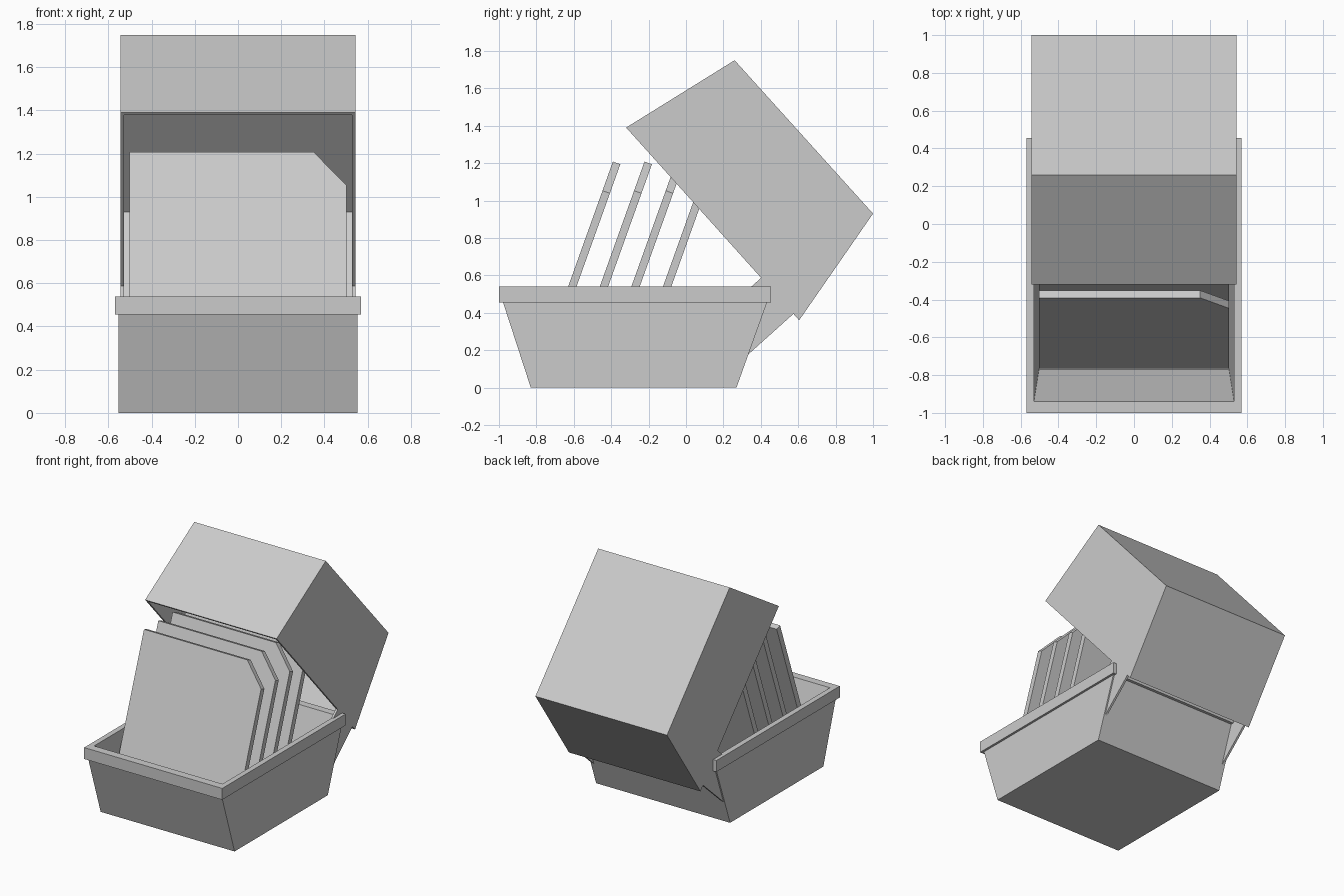
import bpy, bmesh, math
from mathutils import Vector

if "Cube" in bpy.data.objects:
    bpy.data.objects.remove(bpy.data.objects["Cube"])


def finish(name, bm):
    bmesh.ops.recalc_face_normals(bm, faces=bm.faces[:])
    mesh = bpy.data.meshes.new(name)
    bm.to_mesh(mesh)
    bm.free()
    obj = bpy.data.objects.new(name, mesh)
    bpy.context.collection.objects.link(obj)
    return obj


def prism(name, points, depth):
    """Closed 3D outline extruded along a vector."""
    bm = bmesh.new()
    face = bm.faces.new([bm.verts.new(p) for p in points])
    ext = bmesh.ops.extrude_face_region(bm, geom=[face], use_keep_orig=True)
    moved = [g for g in ext["geom"] if isinstance(g, bmesh.types.BMVert)]
    bmesh.ops.translate(bm, verts=moved, vec=Vector(depth))
    return finish(name, bm)


def rect_loft(name, rings):
    """Skin through rectangles given as (half width, y front, y back, z)."""
    bm = bmesh.new()
    loops = [[bm.verts.new(p) for p in
              ((-x, y0, z), (x, y0, z), (x, y1, z), (-x, y1, z))]
             for x, y0, y1, z in rings]
    for a, b in zip(loops, loops[1:]):
        for i in range(4):
            j = (i + 1) % 4
            bm.faces.new((a[i], a[j], b[j], b[i]))
    bm.faces.new(loops[0])
    bm.faces.new(loops[-1])
    return finish(name, bm)


# Tray: tapered body, overhanging rim, hollow inside
rect_loft("tray", [
    (0.553, -0.83, 0.27, 0.0),
    (0.553, -0.978, 0.433, 0.455),
    (0.57, -1.0, 0.455, 0.455),
    (0.57, -1.0, 0.455, 0.54),
    (0.53, -0.94, 0.40, 0.54),
    (0.503, -0.77, 0.22, 0.03),
])

# Leaning disks with one clipped corner
W, H = 0.503, 1.11
outline = [(-W, 0, 0), (W, 0, 0), (W, 0, H - 0.165), (0.35, 0, H), (-W, 0, H)]
for i in range(4):
    disk = prism(f"disk_{i + 1}", outline, (0, 0.042, 0))
    disk.location = (0, -0.765 + 0.169 * i, 0.163)
    disk.rotation_euler.x = math.radians(-19.7)

# Open lid: side profile corners in (y, z), open along A-D
A, B, C, D = (Vector(p) for p in
              ((-0.32, 1.39), (0.26, 1.75), (1.0, 0.93), (0.605, 0.36)))
T, X = 0.016, 0.543
along = (D - A).normalized()
down = Vector((along.y, -along.x))


def at_x(points, x):
    return [(x, p.x, p.y) for p in points]


# Lid front, top and back walls in one bent strip
shell = [A, B, C, D, D - along * T, C + (down - along) * T,
         B + (down + along) * T, A + along * T]
prism("lid_shell", at_x(shell, -X + T), (2 * (X - T), 0, 0))

# Lid side walls with hinge ears reaching down into the tray
ear_0, ear_1 = A.lerp(D, 0.78), A.lerp(D, 0.967)
side = [A, B, C, D, ear_1, ear_1 + down * 0.33, ear_0 + down * 0.33, ear_0]
for label, s in (("left", -1), ("right", 1)):
    prism(f"lid_side_{label}", at_x(side, s * X), (-s * T, 0, 0))
